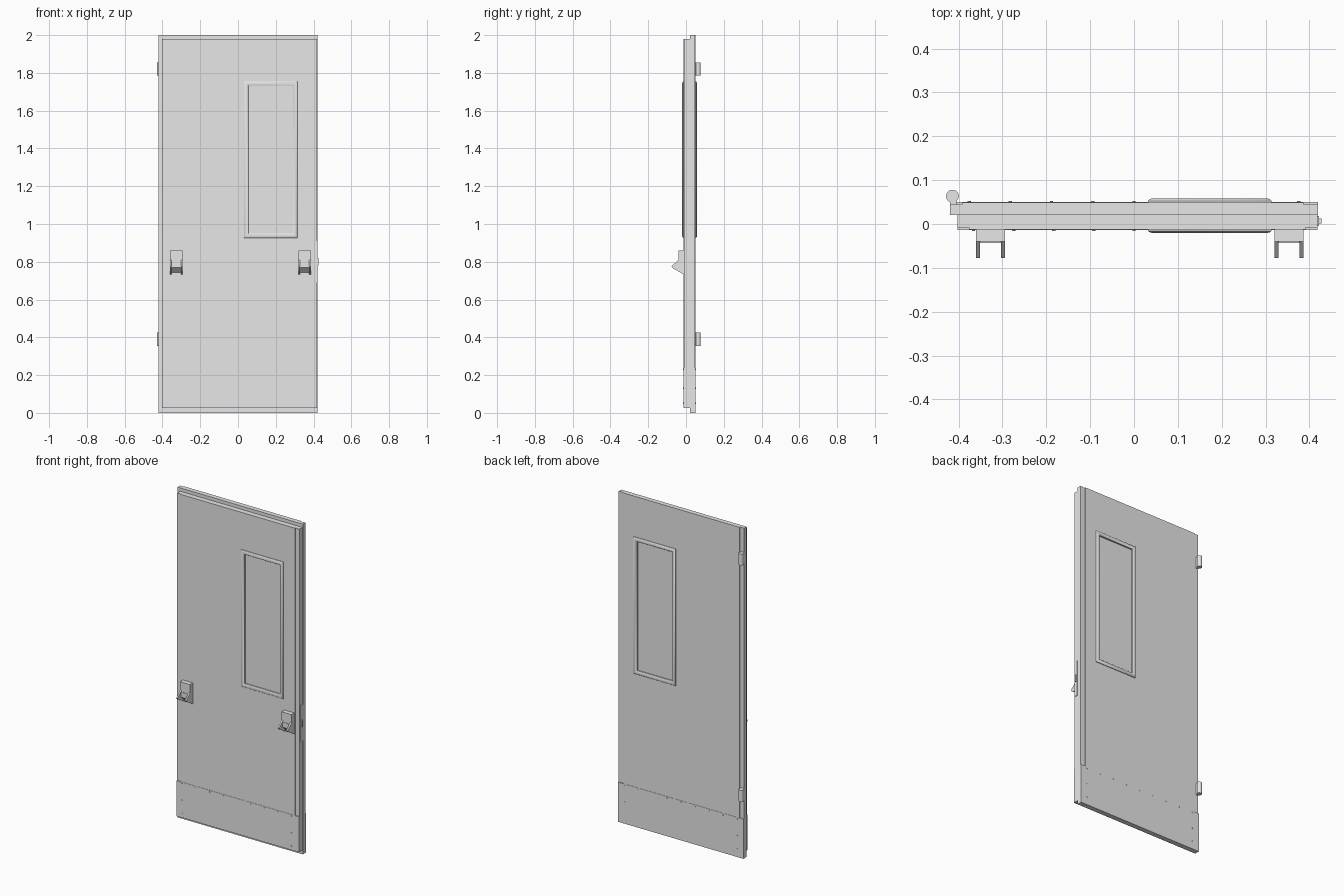
import bpy
import bmesh
from math import pi, cos, sin
from mathutils import Matrix

cube = bpy.data.objects.get("Cube")
if cube:
    bpy.data.objects.remove(cube, do_unlink=True)

grey = bpy.data.materials.new("light grey")
grey.use_nodes = True
grey.diffuse_color = (0.8, 0.8, 0.8, 1)
shader = next(n for n in grey.node_tree.nodes if n.type == "BSDF_PRINCIPLED")
shader.inputs["Base Color"].default_value = grey.diffuse_color


def finish(name, bm, smooth=False):
    bmesh.ops.recalc_face_normals(bm, faces=bm.faces)
    mesh = bpy.data.meshes.new(name)
    bm.to_mesh(mesh)
    bm.free()
    mesh.materials.append(grey)
    obj = bpy.data.objects.new(name, mesh)
    bpy.context.collection.objects.link(obj)
    if smooth:
        bpy.ops.object.select_all(action="DESELECT")
        obj.select_set(True)
        bpy.context.view_layer.objects.active = obj
        bpy.ops.object.shade_smooth_by_angle(angle=pi / 5)
    return obj


def add_box(bm, x, y, z):
    size = [r[1] - r[0] for r in (x, y, z)]
    mid = [sum(r) / 2 for r in (x, y, z)]
    bmesh.ops.create_cube(bm, size=1, matrix=Matrix.Translation(mid) @ Matrix.Diagonal((*size, 1)))


def box(name, x, y, z):
    bm = bmesh.new()
    add_box(bm, x, y, z)
    return finish(name, bm)


def add_prism(bm, profile, x):
    """Side profile of (y, z) points, extruded along x."""
    rings = [[bm.verts.new((px, y, z)) for y, z in profile] for px in x]
    bm.faces.new(rings[0])
    bm.faces.new(rings[1])
    n = len(profile)
    for i in range(n):
        j = (i + 1) % n
        bm.faces.new((rings[0][i], rings[0][j], rings[1][j], rings[1][i]))


# Window opening, shared by the skins and the trim
WIN_X, WIN_Z, TRIM = (0.032, 0.314), (0.927, 1.755), 0.023


def skin(name, x, y, z):
    obj = box(name, x, y, z)
    cutter = box("window_cutter", (WIN_X[0] + TRIM, WIN_X[1] - TRIM), (-1, 1),
                 (WIN_Z[0] + TRIM, WIN_Z[1] - TRIM))
    cutter.hide_render = True
    mod = obj.modifiers.new("window opening", "BOOLEAN")
    mod.operation = "DIFFERENCE"
    mod.solver = "EXACT"
    mod.object = cutter
    bpy.context.view_layer.objects.active = obj
    bpy.ops.object.modifier_apply(modifier=mod.name)
    bpy.data.objects.remove(cutter, do_unlink=True)


def window_trim(name, base, out):
    """Rounded moulding swept around the window; out is the signed depth."""
    profile = [(0, 0), (0, 0.55), (0.15, 0.85), (0.35, 1), (0.65, 1), (0.85, 0.85), (1, 0.55), (1, 0)]
    bm = bmesh.new()
    rings = []
    for inset, height in profile:
        d, y = inset * TRIM, base + height * out
        x0, x1, z0, z1 = WIN_X[0] + d, WIN_X[1] - d, WIN_Z[0] + d, WIN_Z[1] - d
        rings.append([bm.verts.new((x, y, z)) for x, z in ((x0, z0), (x1, z0), (x1, z1), (x0, z1))])
    for k in range(len(rings)):
        a, b = rings[k], rings[(k + 1) % len(rings)]
        for i in range(4):
            j = (i + 1) % 4
            bm.faces.new((a[i], a[j], b[j], b[i]))
    finish(name, bm, smooth=True)


# Door leaf: rebated front half, wider back half, raised skins between the stiles
box("front_leaf", (-0.402, 0.418), (-0.008, 0.02), (0.025, 1.98))
box("back_leaf", (-0.42, 0.42), (0.02, 0.044), (0, 2))
skin("front_skin", (-0.376, 0.391), (-0.012, -0.008), (0.025, 1.98))
skin("back_skin", (-0.392, 0.387), (0.044, 0.049), (0, 2))

# Kick plates with rivets
box("front_kick_plate", (-0.402, 0.418), (-0.0135, -0.008), (0.025, 0.24))
box("back_kick_plate", (-0.42, 0.42), (0.044, 0.0505), (0, 0.24))


def rivets(name, y, half):
    spots = [(-half + half * i / 4, 0.23) for i in range(9)]
    spots += [(s * half, z) for s in (-1, 1) for z in (0.13, 0.05)]
    bm = bmesh.new()
    for x, z in spots:
        m = Matrix.Translation((x, y, z)) @ Matrix.Rotation(pi / 2, 4, "X")
        bmesh.ops.create_cone(bm, cap_ends=True, segments=10, radius1=0.004, radius2=0.004,
                              depth=0.003, matrix=m)
    finish(name, bm)


rivets("front_rivets", -0.014, 0.366)
rivets("back_rivets", 0.051, 0.376)

# Window trim on both faces
window_trim("front_window_trim", -0.01, -0.01)
window_trim("back_window_trim", 0.046, 0.012)

# Paddle handles: housing, two slanted cheeks and a lever between them
cheek = [(-0.012, 0.81), (-0.04, 0.81), (-0.077, 0.776), (-0.07, 0.766), (-0.012, 0.733)]
lever = [(-0.012, 0.8), (-0.043, 0.8), (-0.043, 0.77), (-0.012, 0.742)]
for side, cx in (("right", -0.327), ("left", 0.353)):
    box(side + "_handle_housing", (cx - 0.033, cx + 0.033), (-0.04, -0.012), (0.795, 0.86))
    bm = bmesh.new()
    for s in (-1, 1):
        add_prism(bm, cheek, (cx + s * 0.024, cx + s * 0.033))
    finish(side + "_handle_cheeks", bm)
    bm = bmesh.new()
    add_prism(bm, lever, (cx - 0.024, cx + 0.024))
    finish(side + "_handle_lever", bm)

# Latch plate and bevelled bolt on the closing edge
box("latch_plate", (0.417, 0.4215), (-0.004, 0.018), (0.69, 0.91))
bm = bmesh.new()
add_prism(bm, [(0.001, 0.78), (0.012, 0.78), (0.012, 0.82), (0.001, 0.82)], (0.42, 0.427))
finish("latch_bolt", bm)

# Hinge barrels with their leaves
for name, z0, z1 in (("upper", 1.787, 1.855), ("lower", 0.355, 0.425)):
    bm = bmesh.new()
    bmesh.ops.create_cone(bm, cap_ends=True, segments=24, radius1=0.0145, radius2=0.0145,
                          depth=z1 - z0, matrix=Matrix.Translation((-0.414, 0.0635, (z0 + z1) / 2)))
    finish(name + "_hinge_barrel", bm, smooth=True)
    box(name + "_hinge_leaf", (-0.42, -0.405), (0.04, 0.06), (z0, z1))
